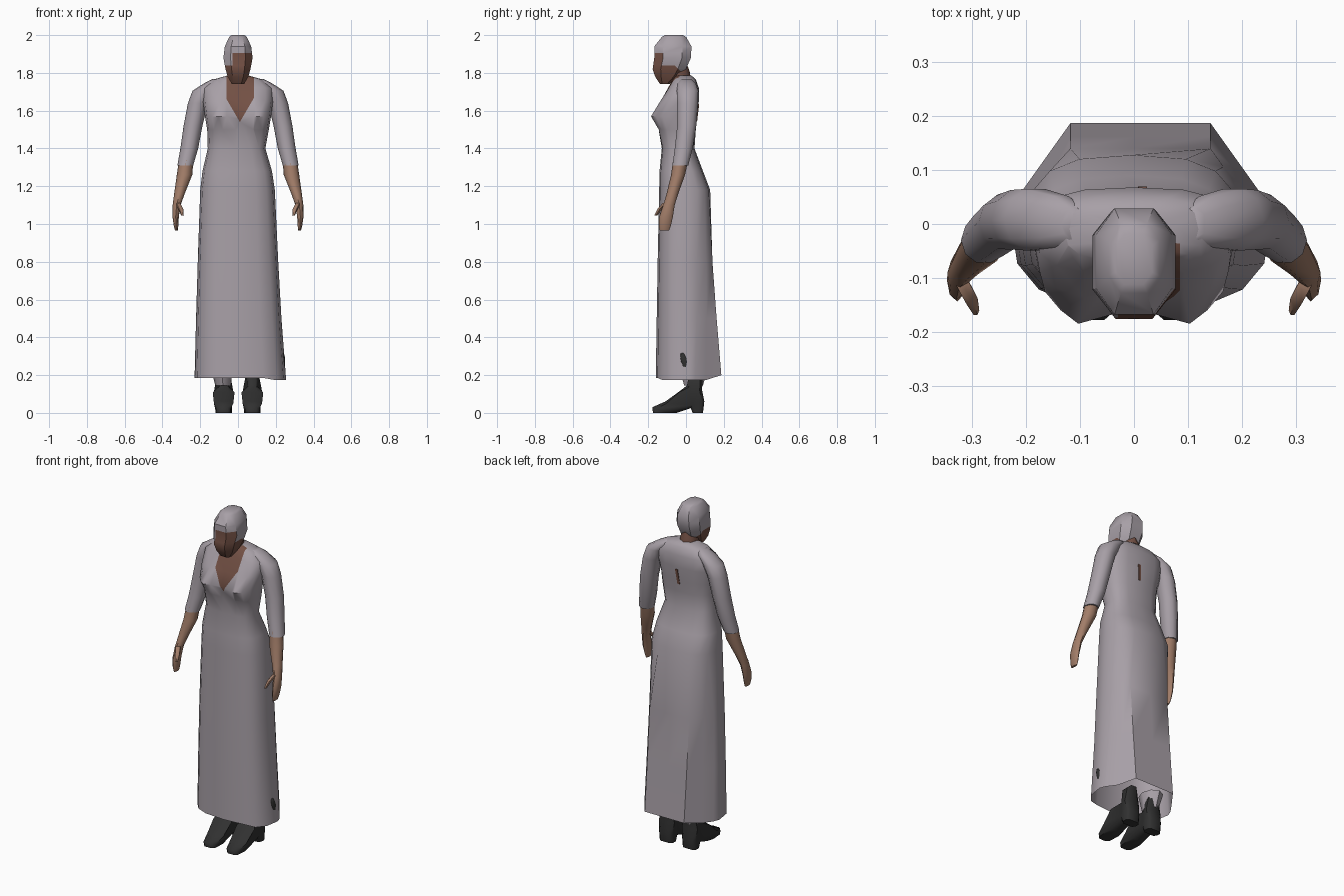
import bpy, bmesh, math
from mathutils import Vector

if "Cube" in bpy.data.objects:
    bpy.data.objects.remove(bpy.data.objects["Cube"])


def material(name, rgb):
    m = bpy.data.materials.new(name)
    m.diffuse_color = (*rgb, 1)
    m.use_nodes = True
    m.node_tree.nodes["Principled BSDF"].inputs["Base Color"].default_value = m.diffuse_color
    return m


GREY = material("grey cloth", (0.39, 0.35, 0.385))
TAN = material("tan skin", (0.36, 0.205, 0.14))
BROWN = material("brown skin", (0.17, 0.08, 0.058))
BLACK = material("black leather", (0.03, 0.03, 0.03))


def finish(bm, name, mats, angle=50):
    bmesh.ops.recalc_face_normals(bm, faces=bm.faces)
    me = bpy.data.meshes.new(name)
    bm.to_mesh(me)
    bm.free()
    ob = bpy.data.objects.new(name, me)
    bpy.context.collection.objects.link(ob)
    for m in mats:
        me.materials.append(m)
    bpy.ops.object.select_all(action='DESELECT')
    ob.select_set(True)
    bpy.context.view_layer.objects.active = ob
    bpy.ops.object.shade_smooth_by_angle(angle=math.radians(angle))
    return ob


def loft(rings, n, power=1.0, bottom=True, top=True, start=0.0):
    """Skin level rings given as (z, left, right, front, back)."""
    bm = bmesh.new()
    loops = []
    for z, xl, xr, yf, yb in rings:
        loop = []
        for i in range(n):
            a = 2 * math.pi * i / n + start
            c, s = math.cos(a), math.sin(a)
            c = math.copysign(abs(c) ** power, c)
            s = math.copysign(abs(s) ** power, s)
            loop.append(bm.verts.new(((xl + xr) / 2 + c * (xr - xl) / 2,
                                      (yf + yb) / 2 + s * (yb - yf) / 2, z)))
        loops.append(loop)
    for a, b in zip(loops, loops[1:]):
        for i in range(n):
            j = (i + 1) % n
            bm.faces.new((a[i], a[j], b[j], b[i]))
    if bottom:
        bm.faces.new(loops[0])
    if top:
        bm.faces.new(loops[-1])
    return bm, loops


def cut(bm, point, normal, keep=lambda c: True):
    faces = [f for f in bm.faces if keep(f.calc_center_median())]
    geom = faces + list({e for f in faces for e in f.edges}) + list({v for f in faces for v in f.verts})
    bmesh.ops.bisect_plane(bm, geom=geom, plane_co=point, plane_no=normal, dist=1e-5)


# Dress: skirt and bodice in one skin, open at the hem
bm, loops = loft([
    (0.185, -0.23, 0.255, -0.16, 0.187),
    (0.50, -0.222, 0.23, -0.155, 0.162),
    (0.80, -0.213, 0.213, -0.15, 0.14),
    (1.18, -0.20, 0.195, -0.142, 0.128),
    (1.28, -0.188, 0.18, -0.14, 0.09),
    (1.40, -0.16, 0.145, -0.128, 0.045),
    (1.50, -0.163, 0.163, -0.15, 0.052),
    (1.57, -0.175, 0.175, -0.187, 0.06),
    (1.65, -0.185, 0.185, -0.142, 0.068),
    (1.72, -0.185, 0.185, -0.095, 0.068),
    (1.765, -0.13, 0.13, -0.07, 0.052),
    (1.785, -0.06, 0.06, -0.055, 0.03)], 16, 0.72, bottom=False)
for ring, dent in ((6, 0.01), (7, 0.03), (8, 0.015)):
    loops[ring][12].co.y += dent              # hollow between the breasts
for i in (11, 13):
    loops[7][i].co.x *= 1.18
    loops[7][i].co.y = -0.185
for ring, yb in enumerate((0.187, 0.162, 0.14)):
    for i in (1, 2, 3, 5, 6, 7):              # flat back panel with bevelled corners
        co = loops[ring][i].co
        if i in (3, 5):
            co.y = yb
            co.x = 0.012 + math.copysign(0.13, co.x)
        else:
            co.y = min(co.y, yb - (abs(co.x - 0.012) - 0.13) * 1.4)
for v in loops[0]:
    v.co.z += 0.015 if v.co.y > 0.12 else (-0.012 if v.co.x > 0.2 else 0)
chest = lambda c: c.y < 0 and c.z > 1.5
tip = Vector((0.01, 0, 1.54))
cut(bm, tip, (0.12, 0, 0.07), chest)
cut(bm, tip, (-0.12, 0, 0.07), chest)
cut(bm, (-0.06, 0, 0), (1, 0, 0), chest)
cut(bm, (0.085, 0, 0), (1, 0, 0), chest)
for f in bm.faces:
    c = f.calc_center_median()
    if chest(c) and -0.06 < c.x < 0.085 and c.y < -0.03 \
            and (c.z - tip.z) * 0.07 > abs(c.x - tip.x) * 0.12:
        f.material_index = 1
finish(bm, "dress", [GREY, BROWN])

# Opening at the back of the dress
bm = bmesh.new()
bmesh.ops.create_cube(bm, size=1)
for v in bm.verts:
    z = v.co.z * 0.09
    v.co = (0.012 + v.co.x * 0.016 + z * 0.1, 0.06 + v.co.y * 0.009 + z * 0.12, 1.59 + z)
finish(bm, "back_opening", [BROWN])

# Neck
bm, _ = loft([(1.74, -0.055, 0.055, -0.075, 0.025),
              (1.80, -0.05, 0.05, -0.11, 0.022),
              (1.86, -0.045, 0.045, -0.12, 0.0)], 8)
finish(bm, "neck", [BROWN])

# Head wrapped in a scarf, with the face showing
bm, _ = loft([
    (1.742, -0.035, 0.035, -0.14, -0.085),
    (1.78, -0.058, 0.058, -0.167, -0.03),
    (1.82, -0.07, 0.07, -0.182, 0.005),
    (1.88, -0.082, 0.082, -0.174, 0.032),
    (1.94, -0.074, 0.074, -0.174, 0.035),
    (1.99, -0.05, 0.05, -0.132, 0.005),
    (2.0, -0.036, 0.036, -0.115, -0.015)], 8, 0.75, start=math.pi / 8)
cut(bm, (0, 0, 1.84), (0, 0, 1))
cut(bm, (0, 0, 1.905), (0, 0, 1))
cut(bm, (-0.03, 0, 0), (1, 0, 0))
cut(bm, (0, -0.03, 1.81), (0, 0.7, 0.7))
for f in bm.faces:
    c = f.calc_center_median()
    jaw = c.z < 1.84 and (c.y + 0.03) + (c.z - 1.81) < 0
    cheek = c.z < 1.905 and c.x > -0.03 and c.y < -0.13
    f.material_index = int(jaw or cheek)
finish(bm, "head_and_scarf", [GREY, BROWN], 35)


# Arms and boots, one of each per side
def limb(name, rows, side, mat, n=8):
    rings = [(z, side * x - rx, side * x + rx, y - ry, y + ry) for z, x, y, rx, ry in rows]
    bm, _ = loft(rings, n)
    finish(bm, name, [mat])


BOOT = [(-0.175, 0), (-0.178, 0.03), (-0.11, 0.06), (-0.04, 0.11), (0.005, 0.145), (0.02, 0.22),
        (0.09, 0.22), (0.085, 0.12), (0.097, 0.06), (0.09, 0), (0.035, 0), (0.025, 0.025), (-0.05, 0)]

for side, label in ((-1, "left"), (1, "right")):
    limb(label + "_sleeve", [
        (1.768, 0.11, 0.0, 0.025, 0.03), (1.745, 0.135, 0.004, 0.045, 0.05),
        (1.705, 0.183, 0.008, 0.058, 0.06),
        (1.64, 0.212, 0.008, 0.053, 0.058), (1.52, 0.238, 0.004, 0.05, 0.053),
        (1.40, 0.258, -0.012, 0.047, 0.05), (1.31, 0.279, -0.03, 0.042, 0.044)], side, GREY, 10)
    limb(label + "_forearm_and_hand", [
        (1.34, 0.274, -0.028, 0.038, 0.04), (1.26, 0.283, -0.042, 0.041, 0.037),
        (1.16, 0.31, -0.072, 0.028, 0.031), (1.10, 0.325, -0.09, 0.021, 0.03),
        (1.04, 0.33, -0.105, 0.017, 0.036), (0.99, 0.328, -0.112, 0.012, 0.032),
        (0.965, 0.326, -0.114, 0.007, 0.024)], side, TAN)
    limb(label + "_thumb", [
        (1.11, 0.318, -0.11, 0.013, 0.016), (1.08, 0.303, -0.138, 0.013, 0.015),
        (1.045, 0.294, -0.16, 0.007, 0.01)], side, TAN, 6)
    # Boot: extruded side profile, rounded along its edges
    bm = bmesh.new()
    x0 = side * 0.076
    face = bm.faces.new([bm.verts.new((x0 - 0.044, y, z)) for y, z in BOOT])
    ext = bmesh.ops.extrude_face_region(bm, geom=[face])
    for v in ext["geom"]:
        if isinstance(v, bmesh.types.BMVert):
            v.co.x += 0.088
    for v in bm.verts:
        slim = 0.72 if v.co.z > 0.13 else (0.8 if v.co.y < -0.17 else 1)
        v.co.x = x0 + (v.co.x - x0) * slim
    edges = [e for e in bm.edges if abs(e.verts[0].co.x - e.verts[1].co.x) < 0.02
             and max(v.co.z for v in e.verts) > 0.02]
    bmesh.ops.bevel(bm, geom=edges, offset=0.014, segments=1, affect='EDGES')
    finish(bm, label + "_boot", [BLACK])

# Underskirt edge above the left boot
limb("underskirt_edge", [(0.145, 0.08, 0.04, 0.04, 0.05), (0.24, 0.085, 0.04, 0.06, 0.075)], -1, GREY)

# Dark leather patch showing through the right side of the skirt
bm = bmesh.new()
bmesh.ops.create_uvsphere(bm, u_segments=8, v_segments=6, radius=1)
for v in bm.verts:
    v.co = (0.238 + v.co.x * 0.012, -0.008 + v.co.y * 0.02 - v.co.z * 0.012, 0.27 + v.co.z * 0.05)
finish(bm, "leather_patch", [BLACK])
